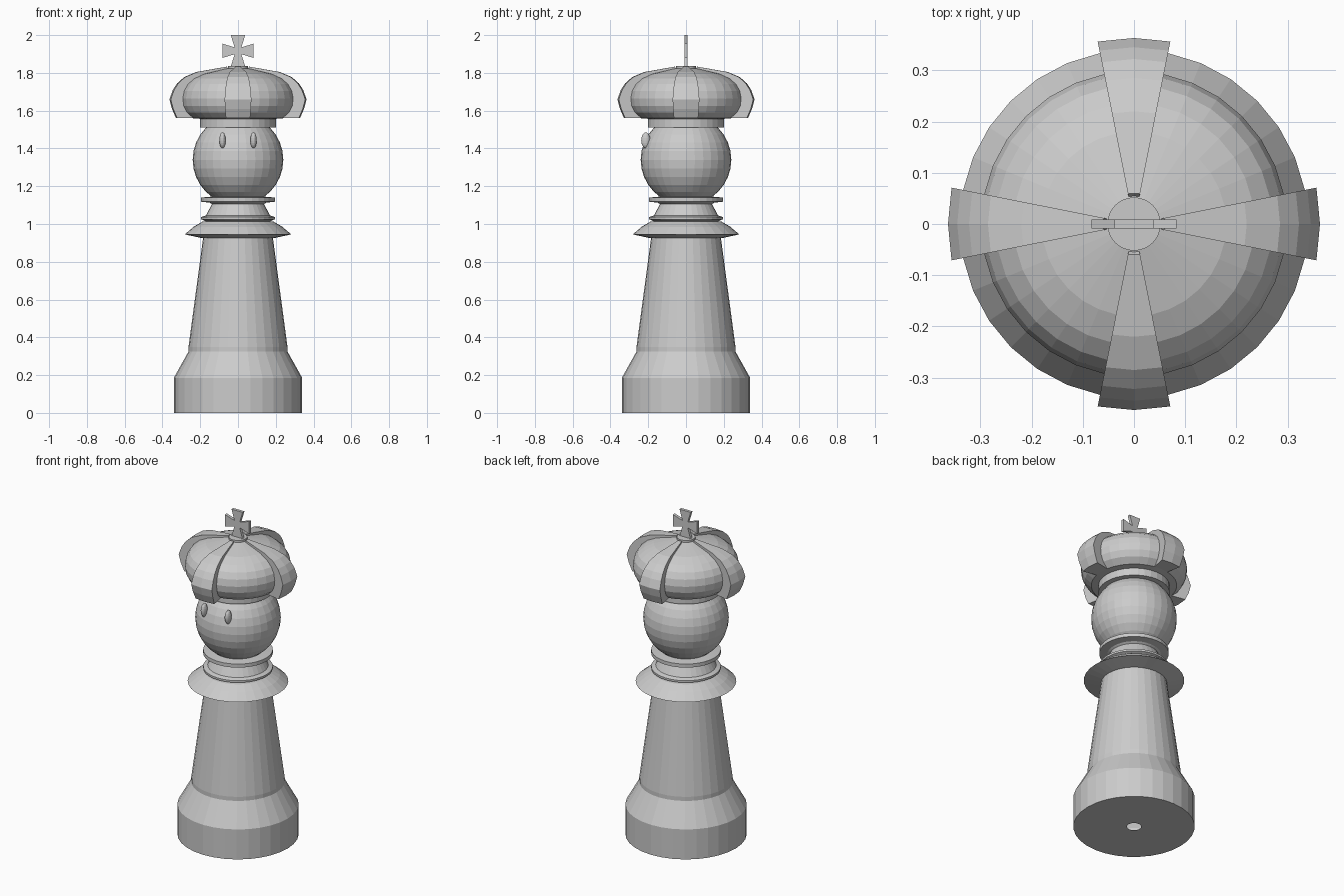
import bpy, bmesh, math
from mathutils import Matrix

if "Cube" in bpy.data.objects:
    bpy.data.objects.remove(bpy.data.objects["Cube"])

grey = bpy.data.materials.new("light_grey")
grey.diffuse_color = (0.6, 0.6, 0.6, 1)
grey.use_nodes = True
grey.node_tree.nodes["Principled BSDF"].inputs["Base Color"].default_value = grey.diffuse_color
SEG = 32


def finish(name, bm):
    bmesh.ops.recalc_face_normals(bm, faces=bm.faces)
    me = bpy.data.meshes.new(name)
    bm.to_mesh(me)
    bm.free()
    me.materials.append(grey)
    ob = bpy.data.objects.new(name, me)
    bpy.context.collection.objects.link(ob)
    return ob


def sweep(bm, profile, start, count, closed):
    """Turn a (radius, z) profile about z; a partial closed sweep gets end caps."""
    full = count == SEG
    step = 2 * math.pi / SEG
    cols = []
    for i in range(count if full else count + 1):
        a = start + i * step
        cols.append([bm.verts.new((r * math.cos(a), r * math.sin(a), z)) for r, z in profile])
    n = len(profile)
    for i in range(count):
        a, b = cols[i], cols[(i + 1) % len(cols)]
        for j in range(n if closed else n - 1):
            k = (j + 1) % n
            bm.faces.new((a[j], b[j], b[k], a[k]))
    if not full:
        bm.faces.new(cols[0])
        bm.faces.new(cols[-1])
    return cols


def lathe(name, profile, cap_ends=False):
    bm = bmesh.new()
    cols = sweep(bm, profile, 0, SEG, False)
    if cap_ends:
        bm.faces.new([c[0] for c in cols])
        bm.faces.new([c[-1] for c in cols])
    return finish(name, bm)


# Body: plinth with a small hole underneath, and tapered column
lathe("body", [(0.04, 0), (0.34, 0), (0.34, 0.185), (0.262, 0.325), (0.262, 0.35),
               (0.185, 0.925), (0.185, 0.94)])

# Flared collar and neck rings
lathe("collar", [(0.13, 0.922), (0.19, 0.925), (0.282, 0.945), (0.235, 0.985),
                 (0.19, 1.012), (0.16, 1.016)], True)
lathe("neck", [(0.16, 1.01), (0.195, 1.025), (0.195, 1.037), (0.17, 1.045), (0.138, 1.105),
               (0.15, 1.113), (0.195, 1.118), (0.195, 1.14), (0.14, 1.145)], True)


def ball(name, matrix, u, v):
    bm = bmesh.new()
    bmesh.ops.create_uvsphere(bm, u_segments=u, v_segments=v, radius=1, matrix=matrix)
    return finish(name, bm)


# Head and eyes
ball("head", Matrix.Translation((0, 0, 1.34)) @ Matrix.Scale(0.24, 4), SEG, 16)
for side, x in (("left", -0.082), ("right", 0.082)):
    ball(side + "_eye", Matrix.Translation((x, -0.213, 1.443)) @
         Matrix.Diagonal((0.017, 0.024, 0.042, 1)), 16, 10)

# Crown: band, puffed cap and top disc
lathe("crown_band", [(0.2, 1.512), (0.2, 1.565)], True)
lathe("crown_cap", [(0.19, 1.556), (0.24, 1.56), (0.275, 1.59), (0.293, 1.625), (0.298, 1.665),
                    (0.29, 1.705), (0.27, 1.74), (0.235, 1.77), (0.18, 1.795), (0.05, 1.825)], True)
lathe("crown_top", [(0.052, 1.80), (0.052, 1.837)], True)

# Four crown ribs, each two segments wide
rib = [(0.2, 1.56), (0.328, 1.56), (0.35, 1.61), (0.363, 1.66), (0.345, 1.71),
       (0.322, 1.745), (0.285, 1.778), (0.22, 1.805), (0.06, 1.833), (0.04, 1.80), (0.15, 1.74)]
bm = bmesh.new()
for q in range(4):
    sweep(bm, rib, q * math.pi / 2 - 2 * math.pi / SEG, 2, True)
finish("crown_ribs", bm)

# Flared cross on top
bm = bmesh.new()
w = 0.018
arm = [(w, w), (0.038, 0.083), (-0.038, 0.083)]
pts = []
for q in range(4):
    c, s = round(math.cos(q * math.pi / 2)), round(math.sin(q * math.pi / 2))
    pts += [(x * c - z * s, x * s + z * c) for x, z in arm]
face = bm.faces.new([bm.verts.new((x, -0.009, z + 1.917)) for x, z in pts])
out = bmesh.ops.extrude_face_region(bm, geom=[face])
bmesh.ops.translate(bm, vec=(0, 0.018, 0),
                    verts=[g for g in out["geom"] if isinstance(g, bmesh.types.BMVert)])
finish("cross", bm)
